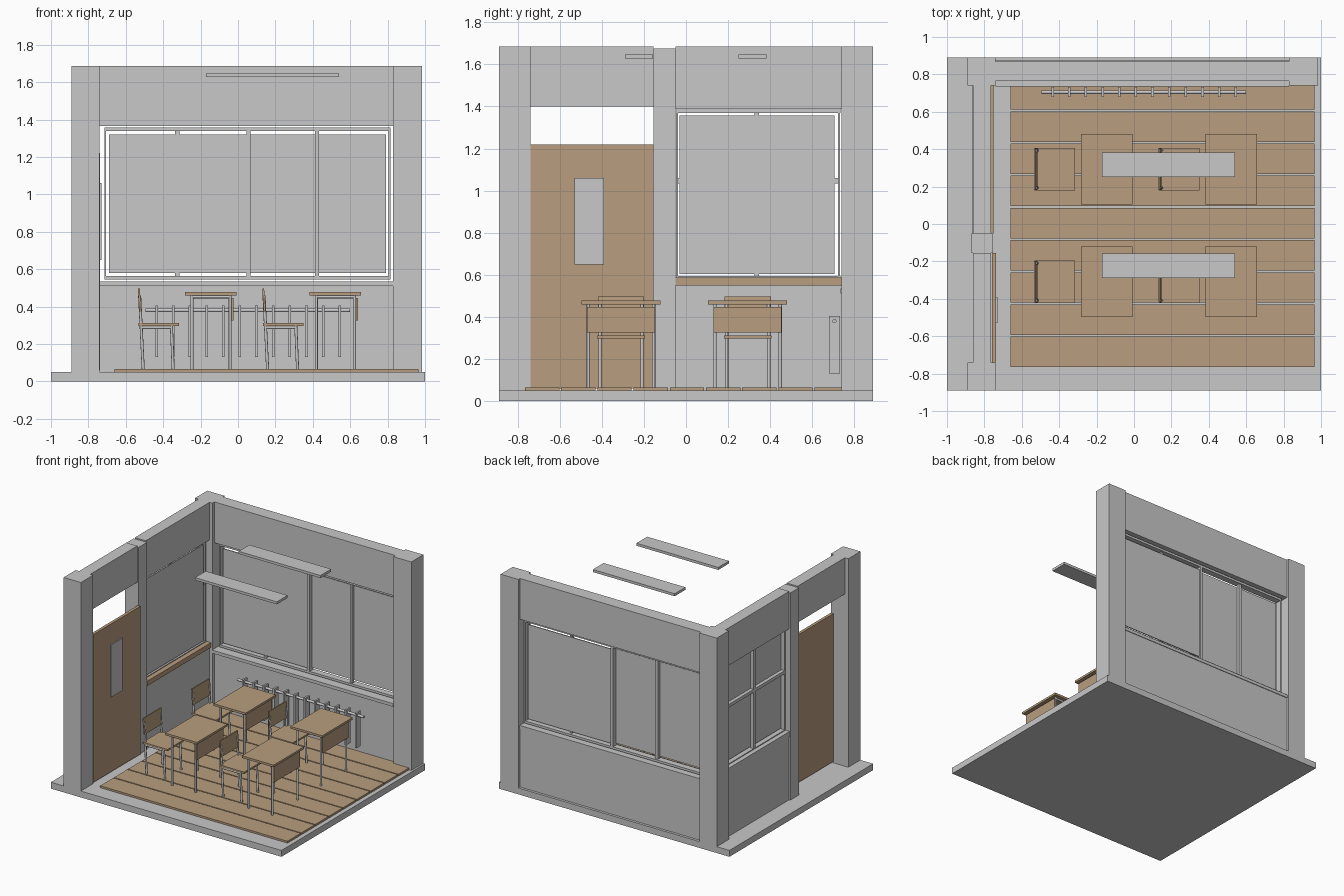
import bpy
import math
from mathutils import Vector

cube = bpy.data.objects.get("Cube")
if cube:
    bpy.data.objects.remove(cube, do_unlink=True)


def material(name, rgb):
    mat = bpy.data.materials.new(name)
    mat.use_nodes = True
    color = (*rgb, 1)
    mat.diffuse_color = color
    mat.node_tree.nodes["Principled BSDF"].inputs["Base Color"].default_value = color
    return mat


GREY = material("light grey", (0.58, 0.58, 0.58))
WOOD = material("light wood", (0.48, 0.34, 0.21))


def box(name, xs, ys, zs, mat=GREY, tilt=0):
    """Box filling three (low, high) ranges, optionally tilted about y."""
    size = Vector([r[1] - r[0] for r in (xs, ys, zs)])
    center = Vector([(r[1] + r[0]) / 2 for r in (xs, ys, zs)])
    bpy.ops.mesh.primitive_cube_add(size=1, location=center, rotation=(0, tilt, 0))
    obj = bpy.context.object
    obj.name = name
    obj.scale = size
    obj.data.materials.append(mat)
    return obj


def rod(name, start, end, radius=0.008):
    """Round tube between two points."""
    start, end = Vector(start), Vector(end)
    axis = end - start
    bpy.ops.mesh.primitive_cylinder_add(vertices=12, radius=radius, depth=axis.length,
                                        location=(start + end) / 2)
    obj = bpy.context.object
    obj.name = name
    obj.rotation_euler = axis.to_track_quat("Z", "Y").to_euler()
    obj.data.materials.append(GREY)
    bpy.ops.object.shade_smooth_by_angle(angle=math.radians(40))
    return obj


FLOOR, TOP = 0.05, 1.685
LEFT_SPAN = (-0.74, 0.83)       # back wall between its columns
WALL_X = (-0.86, -0.765)        # side wall thickness
WALL_Y = (0.765, 0.87)          # back wall thickness
BAY = (-0.05, 0.74)             # side window bay
DOORWAY = (-0.74, -0.155)

# Base slab and floor planks
box("base_slab", (-1, 1), (-0.89, 0.89), (0, FLOOR))
for i in range(9):
    y = -0.765 + i * 0.172
    box("floor_plank", (-0.66, 0.965), (y, min(y + 0.163, 0.77)), (FLOOR, 0.065), WOOD)

# Columns
box("front_column", (-0.89, -0.74), (-0.89, -0.74), (FLOOR, TOP))
box("corner_column", (-0.89, -0.74), (0.74, 0.89), (FLOOR, TOP))
box("end_column", (0.83, 0.985), (0.74, 0.89), (FLOOR, TOP))
box("middle_column", (-0.87, -0.755), (-0.155, -0.05), (FLOOR, 1.675))

# Back wall
box("back_wall_lower", LEFT_SPAN, WALL_Y, (FLOOR, 0.51))
box("back_wall_header", LEFT_SPAN, WALL_Y, (1.365, TOP))
box("back_sill", LEFT_SPAN, (0.735, 0.875), (0.51, 0.535))

# Side wall
box("side_wall_lower", WALL_X, BAY, (FLOOR, 0.55))
box("side_wall_header", WALL_X, BAY, (1.39, TOP))
box("door_header", WALL_X, DOORWAY, (1.4, TOP))
box("side_sill_inner", (-0.79, -0.752), BAY, (0.55, 0.588), WOOD)
box("side_sill_outer", (-0.865, -0.79), BAY, (0.55, 0.588))

# Door with its small window
box("door", (-0.76, -0.737), DOORWAY, (0.06, 1.22), WOOD)
box("door_window", (-0.737, -0.729), (-0.53, -0.39), (0.65, 1.06))

# Back window: outer frame, then two sliding sashes on separate tracks
FRAME_Y = (0.79, 0.84)
for z in (0.545, 1.34):
    box("back_window_rail", (-0.715, 0.815), FRAME_Y, (z, z + 0.018))
for x in (-0.715, 0.805):
    box("back_window_stile", (x, x + 0.01), FRAME_Y, (0.545, 1.355))
box("back_window_meeting_bar", (0.045, 0.068), FRAME_Y, (0.555, 1.35))
box("inner_glass", (-0.69, 0.045), (0.798, 0.806), (0.58, 1.32))
box("inner_glass_bar", (-0.337, -0.313), (0.806, 0.83), (0.555, 1.345))
box("outer_glass", (0.068, 0.79), (0.822, 0.83), (0.58, 1.32))
box("outer_glass_bar", (0.413, 0.432), (0.798, 0.822), (0.555, 1.345))

# Side window: one pane with a cross of bars on the outside
FRAME_X = (-0.83, -0.79)
box("side_glass", (-0.802, -0.795), (-0.03, 0.705), (0.603, 1.358))
box("side_window_rail", FRAME_X, (-0.045, 0.735), (1.37, 1.39))
box("side_window_rail", FRAME_X, (-0.045, 0.735), (0.588, 0.595))
for y in (-0.048, 0.722):
    box("side_window_stile", FRAME_X, (y, y + 0.01), (0.588, 1.37))
box("side_window_upright", (-0.83, -0.802), (0.325, 0.348), (0.59, 1.38))
box("side_window_crossbar", (-0.83, -0.802), (-0.045, 0.725), (1.035, 1.06))

# Radiator
rod("radiator_pipe", (-0.495, 0.705, 0.38), (0.6, 0.705, 0.38), 0.01)
for i in range(12):
    x = -0.435 + i * 0.089
    box("radiator_fin", (x - 0.007, x + 0.007), (0.68, 0.732), (0.13, 0.405))

# Ceiling lights
for y in (-0.29, 0.25):
    box("ceiling_light", (-0.17, 0.54), (y, y + 0.133), (1.627, 1.647))


def desk(x, y):
    """Desk centred on x, y, with its front panel towards +x."""
    box("desk_top", (x - 0.138, x + 0.138), (y - 0.188, y + 0.188), (0.46, 0.477), WOOD)
    box("desk_panel", (x + 0.112, x + 0.122), (y - 0.162, y + 0.162), (0.325, 0.447), WOOD)
    for dx in (-0.1, 0.104):
        for dy in (-0.155, 0.155):
            rod("desk_leg", (x + dx, y + dy, FLOOR), (x + dx, y + dy, 0.46))
    for dy in (-0.155, 0.155):
        rod("desk_side_rail", (x - 0.1, y + dy, 0.452), (x + 0.104, y + dy, 0.452))


def chair(x, y):
    """Chair centred on x, y, facing +x."""
    box("chair_seat", (x - 0.105, x + 0.11), (y - 0.113, y + 0.113), (0.297, 0.311), WOOD)
    box("chair_back", (x - 0.105, x - 0.095), (y - 0.11, y + 0.11), (0.372, 0.497),
        WOOD, math.radians(-4))
    for dy in (-0.1, 0.1):
        rod("chair_back_leg", (x - 0.08, y + dy, FLOOR), (x - 0.1, y + dy, 0.46))
        rod("chair_front_leg", (x + 0.08, y + dy, FLOOR), (x + 0.07, y + dy, 0.3))
        rod("chair_side_rail", (x - 0.09, y + dy, 0.288), (x + 0.07, y + dy, 0.288))


# Two rows of two places
for x in (-0.146, 0.519):
    for y in (-0.309, 0.293):
        desk(x, y)
        chair(x - 0.28, y)
